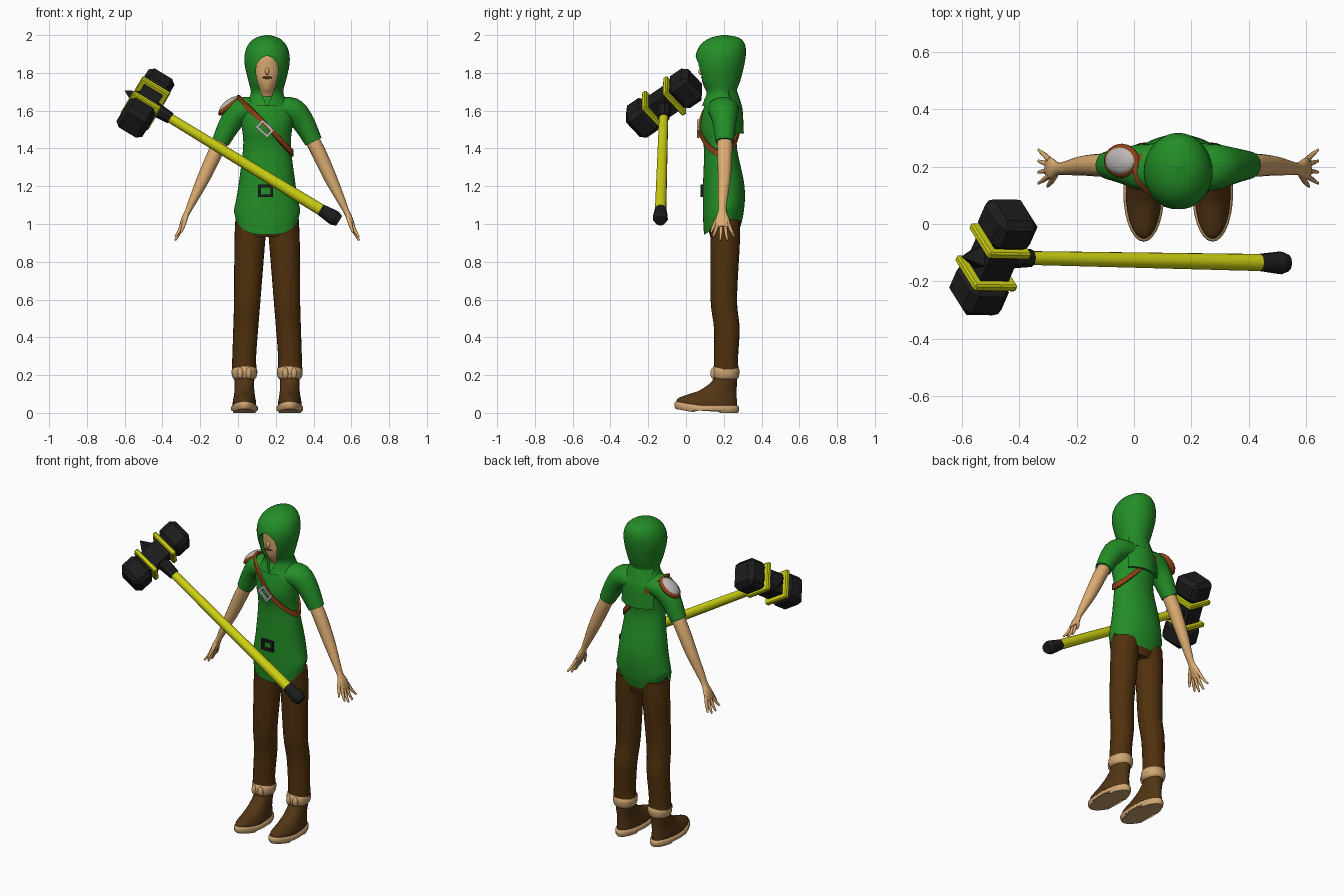
import bpy, bmesh
from math import cos, sin, pi, radians
from mathutils import Vector, Matrix

if "Cube" in bpy.data.objects:
    bpy.data.objects.remove(bpy.data.objects["Cube"])


def material(name, r, g, b):
    m = bpy.data.materials.new(name)
    m.use_nodes = True
    m.diffuse_color = (r, g, b, 1)
    bsdf = next(n for n in m.node_tree.nodes if n.type == 'BSDF_PRINCIPLED')
    bsdf.inputs["Base Color"].default_value = (r, g, b, 1)
    return m


GREEN = material("green cloth", .017, .27, .02)
TROUSER = material("dark brown cloth", .08, .03, .004)
BOOT = material("boot leather", .085, .036, .007)
SKIN = material("skin", .73, .42, .17)
TAN = material("tan fleece", .62, .38, .17)
STRAP = material("strap leather", .26, .055, .008)
BLACK = material("black iron", .012, .012, .012)
YELLOW = material("yellow", .62, .65, .006)
GREY = material("light grey", .5, .48, .46)
CX = .154  # middle of the figure
Y = Vector((0, 1, 0))


def finish(bm, name, mat, angle=40):
    bmesh.ops.recalc_face_normals(bm, faces=bm.faces)
    me = bpy.data.meshes.new(name)
    bm.to_mesh(me)
    bm.free()
    me.materials.append(mat)
    ob = bpy.data.objects.new(name, me)
    bpy.context.collection.objects.link(ob)
    bpy.ops.object.select_all(action='DESELECT')
    ob.select_set(True)
    bpy.context.view_layer.objects.active = ob
    if angle:
        bpy.ops.object.shade_smooth_by_angle(angle=radians(angle))
    return ob


def smooth_path(rows, n=4):
    rows = [Vector(r) for r in rows]
    out = []
    for i in range(len(rows) - 1):
        p0, p1, p2 = rows[max(i - 1, 0)], rows[i], rows[i + 1]
        p3 = rows[min(i + 2, len(rows) - 1)]
        for k in range(n):
            t = k / n
            out.append(.5 * (2 * p1 + (p2 - p0) * t + (2 * p0 - 5 * p1 + 4 * p2 - p3) * t * t
                             + (3 * p1 - p0 - 3 * p2 + p3) * t ** 3))
    return out + [rows[-1]]


def loft(name, rows, mat, seg=24, deform=None, caps=True, n=4, angle=50):
    """Elliptic rings along a path; each row is x, y, z, radius across, radius in y."""
    rows = smooth_path(rows, n)
    bm = bmesh.new()
    rings = []
    for i, r in enumerate(rows):
        d = rows[min(i + 1, len(rows) - 1)] - rows[max(i - 1, 0)]
        across = Y.cross(Vector((d[0], 0, d[2]))).normalized()
        c = Vector(r[:3])
        ring = [c + across * r[3] * cos(2 * pi * k / seg) + Y * r[4] * sin(2 * pi * k / seg)
                for k in range(seg)]
        rings.append([bm.verts.new(deform(p) if deform else p) for p in ring])
    for a, b in zip(rings, rings[1:]):
        for k in range(seg):
            j = (k + 1) % seg
            bm.faces.new((a[k], a[j], b[j], b[k]))
    if caps:
        bm.faces.new(rings[0])
        bm.faces.new(rings[-1])
    return finish(bm, name, mat, angle)


def box(name, size, mat, M, bevel=0.0):
    bm = bmesh.new()
    bmesh.ops.create_cube(bm, size=1, matrix=Matrix.Diagonal((*size, 1)))
    if bevel:
        bmesh.ops.bevel(bm, geom=bm.edges[:], offset=bevel, segments=1, affect='EDGES')
    bm.transform(M)
    return finish(bm, name, mat, 0)


def cone(name, r1, r2, start, end, mat, M, seg=10):
    """Tapered rod along the local x axis."""
    bm = bmesh.new()
    bmesh.ops.create_cone(bm, cap_ends=True, segments=seg, radius1=r1, radius2=r2, depth=end - start)
    bm.transform(M @ Matrix.Translation(((start + end) / 2, 0, 0)) @ Matrix.Rotation(pi / 2, 4, 'Y'))
    return finish(bm, name, mat, 40 if seg > 4 else 0)


def blob(name, loc, radii, mat, tilt=0):
    bm = bmesh.new()
    bmesh.ops.create_uvsphere(bm, u_segments=16, v_segments=10, radius=1)
    bm.transform(Matrix.Translation(loc) @ Matrix.Rotation(radians(tilt), 4, 'Y')
                 @ Matrix.Diagonal((*radii, 1)))
    return finish(bm, name, mat, 60)


def buckle(name, loc, w, h, t, mat, tilt=0):
    bm = bmesh.new()
    for s in (-1, 1):
        for pos, size in (((s * (w - t) / 2, 0, 0), (t, t, h)), ((0, 0, s * (h - t) / 2), (w, t, t))):
            bmesh.ops.create_cube(bm, size=1, matrix=Matrix.Translation(pos) @ Matrix.Diagonal((*size, 1)))
    bm.transform(Matrix.Translation(loc) @ Matrix.Rotation(radians(tilt), 4, 'Y'))
    return finish(bm, name, mat, 0)


# Tunic: height, half width, front y, back y
torso = [(.945, .165, .095, .285), (1.05, .175, .09, .305), (1.2, .152, .09, .31), (1.4, .127, .095, .27),
         (1.5, .132, .075, .275), (1.6, .148, .09, .285), (1.65, .12, .11, .275), (1.69, .07, .14, .26)]


def hem(p):
    if p.z < 1.1:
        side = min(abs(p.x - CX) / .17, 1) ** 4
        p.z += (1.1 - p.z) / .155 * (.085 * side + (.03 if p.y > .2 else 0))
    return p


loft("tunic", [(CX, (f + b) / 2, z, w, (b - f) / 2) for z, w, f, b in torso], GREEN, 40, hem, False)
loft("trouser_hips", [(CX, .2, .93, .13, .07), (CX, .2, 1.0, .155, .085), (CX, .2, 1.2, .13, .09)], TROUSER)

# Head and hood with its cut face opening
loft("head", [(CX, .2, 1.6, .05, .05), (CX, .185, 1.68, .05, .06), (CX, .165, 1.715, .045, .065),
              (CX, .165, 1.76, .065, .08), (CX, .17, 1.82, .078, .09), (CX, .18, 1.9, .075, .1),
              (CX, .18, 1.95, .04, .06)], SKIN)
blob("nose", (CX, .082, 1.808), (.011, .016, .02), SKIN)
blob("mouth", (CX, .087, 1.775), (.026, .007, .007), TROUSER)
hood = loft("hood", [(CX, .19, 1.625, .125, .105), (CX, .188, 1.66, .1, .092), (CX, .185, 1.7, .086, .082),
                     (CX, .18, 1.76, .1, .108), (CX, .18, 1.84, .118, .128), (CX, .185, 1.9, .118, .132),
                     (CX, .195, 1.95, .1, .117), (CX, .205, 1.985, .062, .078), (CX, .205, 2.0, .01, .012)],
            GREEN, 40)
outline = [(.004, 1.63), (.03, 1.69), (.046, 1.74), (.06, 1.8), (.055, 1.85), (.03, 1.878), (.004, 1.89)]
bm = bmesh.new()
loop = [(CX + x, z) for x, z in outline] + [(CX - x, z) for x, z in reversed(outline)]
face = bm.faces.new([bm.verts.new((x, -.1, z)) for x, z in loop])
ext = bmesh.ops.extrude_face_region(bm, geom=[face])
bmesh.ops.translate(bm, verts=[v for v in ext["geom"] if isinstance(v, bmesh.types.BMVert)], vec=(0, .27, 0))
cutter = finish(bm, "face_cutter", GREEN, 0)
cutter.hide_render = True
cut = hood.modifiers.new("opening", 'BOOLEAN')
cut.operation, cut.solver, cut.object = 'DIFFERENCE', 'EXACT', cutter
bpy.context.view_layer.objects.active = hood
bpy.ops.object.modifier_apply(modifier=cut.name)
bpy.data.objects.remove(cutter)

# Hood flap hanging down the back
bm = bmesh.new()
grid = []
for z, w, y in smooth_path([(1.73, .075, .262), (1.66, .09, .285), (1.6, .105, .3), (1.48, .11, .306)]):
    grid.append([bm.verts.new((CX + w * u / 4, y - .045 * (u / 4) ** 2, z)) for u in range(-4, 5)])
for a, b in zip(grid, grid[1:]):
    for k in range(8):
        bm.faces.new((a[k], a[k + 1], b[k + 1], b[k]))
bmesh.ops.recalc_face_normals(bm, faces=bm.faces)
bmesh.ops.solidify(bm, geom=bm.faces[:], thickness=.012)
finish(bm, "hood_flap", GREEN)


# Boots: arched sole with a raised toe
def tread(p):
    if p.y < .06:
        p.z += (.06 - p.y) * .18
    elif p.y < .16 and p.z < .012:
        p.z += .018
    return p


for s, side in ((1, "left"), (-1, "right")):
    def X(dx):
        return CX + s * dx

    # Leg and boot
    loft(side + "_trouser_leg", [(X(.085), .205, 1.02, .083, .08), (X(.092), .207, .9, .081, .078),
                                 (X(.105), .2, .6, .07, .07), (X(.113), .216, .45, .066, .068),
                                 (X(.121), .212, .3, .063, .064), (X(.121), .212, .22, .066, .066)], TROUSER)
    loft(side + "_boot", [(X(.12), .11, .025, .062, .16), (X(.12), .112, .055, .062, .158),
                          (X(.12), .14, .09, .056, .128), (X(.12), .175, .125, .052, .093),
                          (X(.12), .205, .17, .052, .066), (X(.12), .21, .22, .054, .062)],
         BOOT, 28, lambda p: tread(p))
    loft(side + "_sole", [(X(.12), .11, 0, .064, .164), (X(.12), .11, .012, .07, .171),
                          (X(.12), .11, .03, .071, .171), (X(.12), .11, .04, .064, .164)], TAN, 28, tread, n=2)
    loft(side + "_boot_cuff", [(X(.12), .21, .175, .05, .055), (X(.12), .21, .19, .064, .069),
                               (X(.12), .21, .225, .068, .073), (X(.12), .21, .25, .055, .06)], TAN)
    for k in (-1, 1):
        blob(side + "_cuff_knot", (X(.12 + k * .022), .145, .21), (.016, .016, .03), TAN)

    # Sleeve, arm and hand
    loft(side + "_sleeve", [(X(.05), .195, 1.61, .055, .085), (X(.13), .198, 1.6, .07, .08),
                            (X(.19), .203, 1.54, .06, .063), (X(.246), .205, 1.435, .047, .048)], GREEN)
    loft(side + "_arm", [(X(.22), .205, 1.48, .036, .038), (X(.27), .205, 1.385, .039, .04),
                         (X(.335), .203, 1.245, .034, .034), (X(.39), .195, 1.13, .023, .025),
                         (X(.418), .192, 1.07, .016, .022), (X(.44), .193, 1.025, .015, .037),
                         (X(.457), .195, .985, .009, .036)], SKIN, 16)
    for k in range(4):
        f = (k - 1.5) / 1.5
        drop = .075 - .022 * f * f
        loft(side + "_finger", [(X(.447), .196 + f * .026, 1.01, .01, .01),
                                (X(.465), .198 + f * .042, .99 - drop * .5, .0095, .009),
                                (X(.487), .2 + f * .058, .985 - drop, .005, .005)], SKIN, 8, n=2)
    loft(side + "_thumb", [(X(.425), .178, 1.05, .011, .012), (X(.44), .152, 1.0, .011, .011),
                           (X(.455), .132, .955, .005, .006)], SKIN, 8, n=2)

# Chest strap wrapped around the torso
bm = bmesh.new()
rings = []
for k in range(48):
    t = 2 * pi * k / 48
    z = 1.52 - .145 * cos(t)
    zr = min(z, 1.6)
    lo, hi = next((a, b) for a, b in zip(torso, torso[1:]) if a[0] <= zr <= b[0])
    _, w, f, b = Vector(lo).lerp(Vector(hi), (zr - lo[0]) / (hi[0] - lo[0]))
    ring = []
    for off, dz in ((-.005, -.017), (.011, -.017), (.011, .017), (-.005, .017)):
        ring.append(bm.verts.new((CX + (w + off) * cos(t), (f + b) / 2 + ((b - f) / 2 + off) * sin(t), z + dz)))
    rings.append(ring)
for k in range(48):
    a, b = rings[k - 1], rings[k]
    for i in range(4):
        bm.faces.new((a[i - 1], a[i], b[i], b[i - 1]))
finish(bm, "chest_strap", STRAP)
buckle("strap_buckle", (.142, .066, 1.505), .085, .055, .013, GREY, 42)
buckle("belt_buckle", (.146, .083, 1.175), .078, .066, .014, BLACK)

# Shoulder pad
blob("shoulder_pad_rim", (-.043, .22, 1.625), (.077, .06, .024), STRAP, -38)
blob("shoulder_pad", (-.046, .22, 1.631), (.066, .049, .027), GREY, -38)

# War hammer: local x runs down the handle, local z along the head
hx = Vector((1.02, -.02, -.62)).normalized()
hz = Vector((.318, .777, .544))
hz = (hz - hx * hz.dot(hx)).normalized()
H = Matrix((hx, hz.cross(hx), hz)).transposed().to_4x4()
H.translation = Vector((-.49, -.116, 1.64))
box("hammer_core", (.115, .12, .3), BLACK, H)
for s in (-1, 1):
    box("hammer_block", (.16, .17, .13), BLACK, H @ Matrix.Translation((0, 0, s * .147)), .027)
    box("hammer_band", (.172, .172, .028), YELLOW, H @ Matrix.Translation((0, 0, s * .072)), .006)
cone("hammer_spike", 0, .055, -.13, -.05, BLACK, H, 4)
cone("hammer_socket", .04, .031, .05, .155, BLACK, H, 8)
cone("hammer_handle", .025, .031, .15, 1.1, YELLOW, H)
cone("hammer_grip", .031, .041, 1.085, 1.17, BLACK, H)
cone("hammer_pommel", .041, .03, 1.17, 1.2, BLACK, H)
